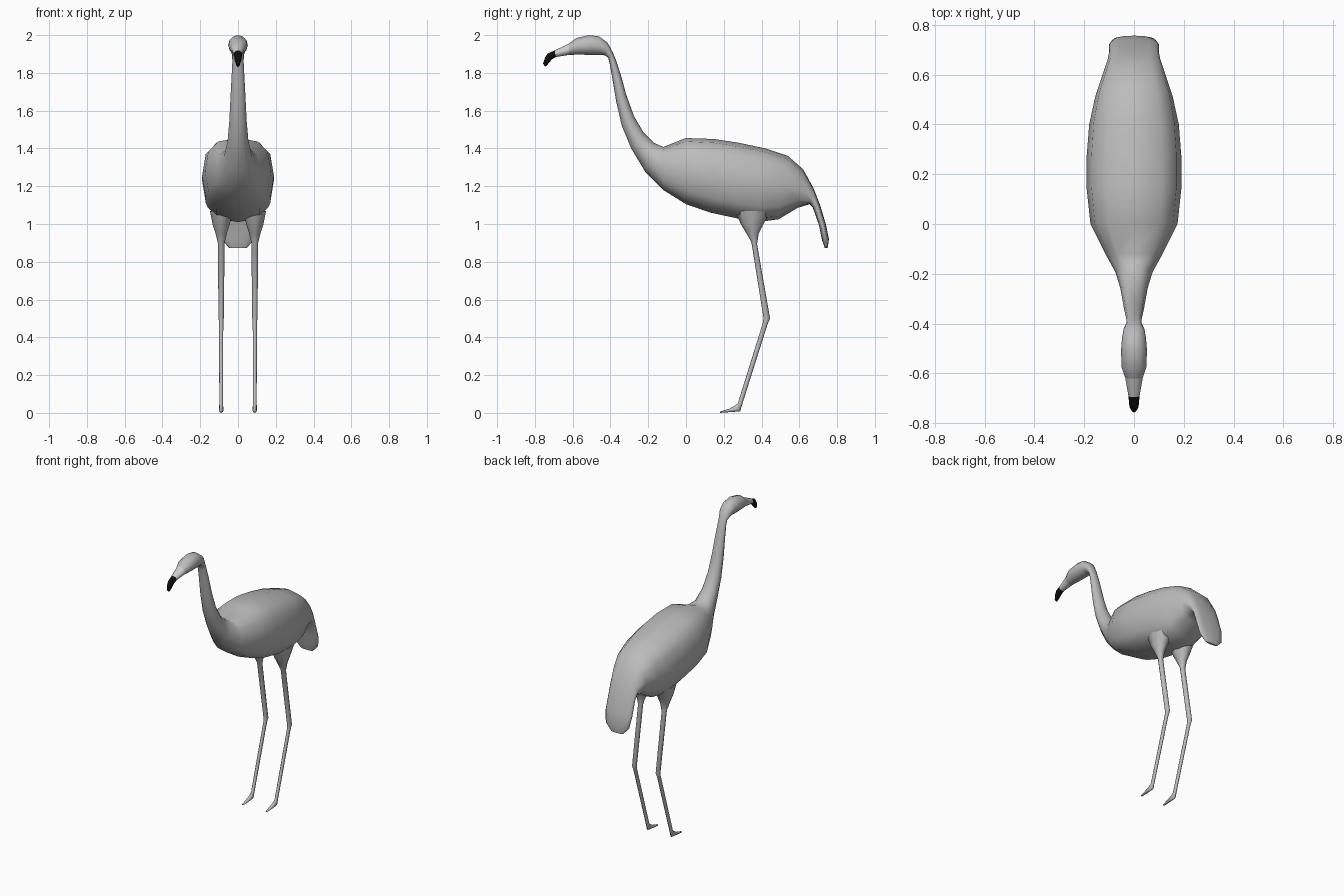
import bpy, bmesh, math
from mathutils import Vector


def material(name, c):
    m = bpy.data.materials.new(name)
    m.diffuse_color = (c, c, c, 1)
    return m


grey = material("plumage grey", 0.5)
pale = material("pale bill grey", 0.62)
black = material("bill black", 0.004)


def loft(name, rings, mat, sides=12, x=0.0):
    """Skin closed rings given as (top y, top z, bottom y, bottom z, half width)."""
    bm = bmesh.new()
    loops = []
    for ty, tz, by, bz, w in rings:
        mid = Vector((x, (ty + by) / 2, (tz + bz) / 2))
        up = Vector((0, (ty - by) / 2, (tz - bz) / 2))
        power = 0.75 if w > 0.09 else 1.0      # fuller section on the trunk
        loop = []
        for i in range(sides):
            a = math.tau * i / sides
            s, c = math.sin(a), math.cos(a)
            s = math.copysign(abs(s) ** power, s)
            c = math.copysign(abs(c) ** power, c)
            loop.append(bm.verts.new(mid + up * c + Vector((w * s, 0, 0))))
        loops.append(loop)
    for a, b in zip(loops, loops[1:]):
        for i in range(sides):
            j = (i + 1) % sides
            bm.faces.new((a[i], a[j], b[j], b[i]))
    bm.faces.new(loops[0])
    bm.faces.new(loops[-1])
    bmesh.ops.recalc_face_normals(bm, faces=bm.faces)
    for f in bm.faces:
        f.smooth = len(f.verts) == 4
    me = bpy.data.meshes.new(name)
    bm.to_mesh(me)
    bm.free()
    me.materials.append(mat)
    ob = bpy.data.objects.new(name, me)
    bpy.context.collection.objects.link(ob)
    return ob


# Hooked bill: black tip and paler base
bill_tip = [
    (-.757, 1.848, -.744, 1.832, .008),
    (-.747, 1.880, -.728, 1.850, .017),
    (-.733, 1.902, -.710, 1.872, .020),
    (-.695, 1.919, -.690, 1.884, .022),
]
bill_base = [bill_tip[-1], (-.620, 1.955, -.620, 1.895, .035)]

# Head and neck
head_neck = [
    bill_base[-1],
    (-.580, 1.985, -.570, 1.897, .050),
    (-.510, 2.000, -.500, 1.895, .052),
    (-.460, 1.993, -.455, 1.895, .048),
    (-.415, 1.960, -.430, 1.893, .042),
    (-.388, 1.910, -.412, 1.880, .031),
    (-.370, 1.865, -.404, 1.850, .030),
    (-.345, 1.790, -.390, 1.770, .034),
    (-.315, 1.680, -.370, 1.650, .040),
    (-.275, 1.570, -.340, 1.520, .046),
    (-.225, 1.485, -.290, 1.400, .055),
    (-.170, 1.430, -.215, 1.275, .075),
]

# Trunk and drooping tail
trunk_tail = [
    (-.120, 1.408, -.120, 1.180, .115),
    (0.00, 1.455, 0.00, 1.105, .175),
    (.150, 1.450, .130, 1.060, .190),
    (.280, 1.430, .270, 1.030, .190),
    (.420, 1.400, .380, 1.010, .180),
    (.540, 1.360, .490, 1.025, .155),
    (.620, 1.290, .590, 1.085, .125),
    (.675, 1.190, .655, 1.105, .105),
    (.710, 1.100, .672, 1.085, .100),
    (.740, 1.000, .705, .990, .100),
    (.757, .920, .720, .915, .088),
    (.750, .872, .735, .872, .045),
]

# Leg: thigh, shank, heel joint and toe (pairs are back and front edges)
leg = [
    (.450, 1.070, .260, 1.070, .060),
    (.410, 1.000, .290, 1.000, .046),
    (.385, .950, .320, .950, .030),
    (.376, .895, .346, .905, .018),
    (.445, .500, .410, .505, .014),
    (.432, .470, .408, .480, .011),
    (.296, .040, .274, .050, .010),
    (.287, .008, .255, .036, .012),
    (.230, .004, .230, .022, .012),
    (.180, .000, .180, .007, .007),
]

loft("bill_tip", bill_tip, black)
loft("bill_base", bill_base, pale)
loft("body_with_neck_and_tail", head_neck + trunk_tail, grey)
for side, x in (("left", 0.089), ("right", -0.089)):
    loft(side + "_leg", leg, grey, sides=8, x=x)
